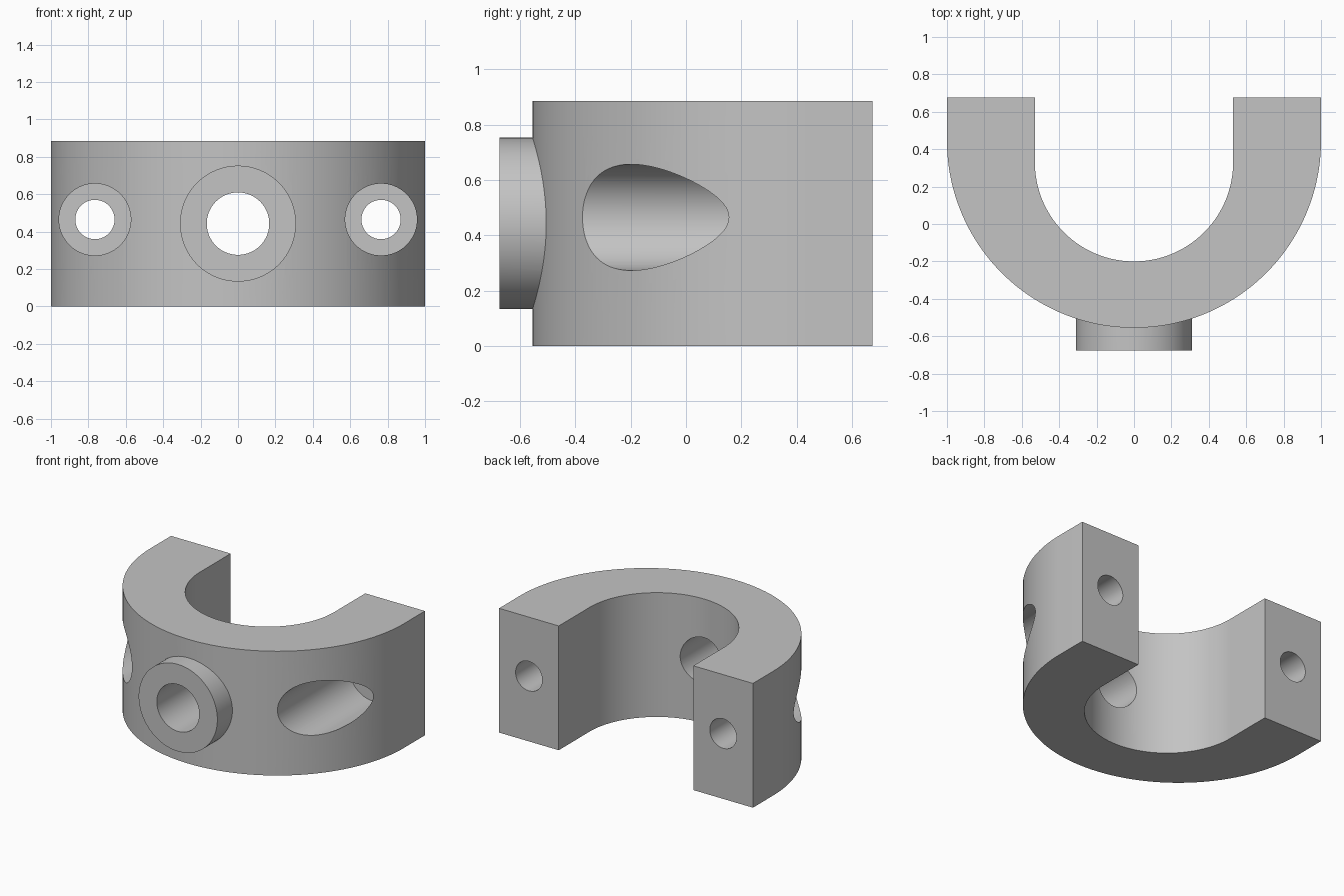
import bpy, bmesh
from math import cos, sin, pi, radians

cube = bpy.data.objects.get("Cube")
if cube:
    bpy.data.objects.remove(cube, do_unlink=True)

HEIGHT = 0.885
BACK = 0.675

grey = bpy.data.materials.new("plain grey")
grey.use_nodes = True
colour = (0.55, 0.55, 0.55, 1)
grey.diffuse_color = colour
grey.node_tree.nodes["Principled BSDF"].inputs["Base Color"].default_value = colour


def make_object(name, bm):
    bmesh.ops.recalc_face_normals(bm, faces=bm.faces[:])
    mesh = bpy.data.meshes.new(name)
    bm.to_mesh(mesh)
    bm.free()
    mesh.materials.append(grey)
    obj = bpy.data.objects.new(name, mesh)
    bpy.context.collection.objects.link(obj)
    return obj


def extrude(name, outline, direction):
    """Solid made by pushing a closed outline along a direction."""
    bm = bmesh.new()
    face = bm.faces.new([bm.verts.new(p) for p in outline])
    result = bmesh.ops.extrude_face_region(bm, geom=[face], use_keep_orig=True)
    moved = [v for v in result["geom"] if isinstance(v, bmesh.types.BMVert)]
    bmesh.ops.translate(bm, verts=moved, vec=direction)
    return make_object(name, bm)


def rod(name, x, z, radius, y0, y1, sides=96):
    """Cylinder running along y."""
    ring = [(x + radius * cos(2 * pi * i / sides), y0, z + radius * sin(2 * pi * i / sides))
            for i in range(sides)]
    return extrude(name, ring, (0, y1 - y0, 0))


def arc(radius, centre_y, steps=96):
    """Half circle from the left side through the front to the right side."""
    return [(radius * cos(pi * i / steps), centre_y - radius * sin(pi * i / steps), 0)
            for i in range(steps + 1)]


def combine(target, other, operation):
    """Apply a boolean and remove the helper."""
    other.hide_render = True
    bpy.ops.object.select_all(action="DESELECT")
    bpy.context.view_layer.objects.active = target
    target.select_set(True)
    mod = target.modifiers.new("combine", "BOOLEAN")
    mod.operation = operation
    mod.solver = "EXACT"
    mod.object = other
    bpy.ops.object.modifier_apply(modifier=mod.name)
    bpy.data.objects.remove(other, do_unlink=True)


# U-shaped clamp body
outer = [(1, BACK, 0)] + arc(1, 0.445) + [(-1, BACK, 0)]
inner = [(0.53, BACK, 0)] + arc(0.53, 0.33) + [(-0.53, BACK, 0)]
body = extrude("clamp_body", outer + inner[::-1], (0, 0, HEIGHT))

# Round boss on the front, with its bore
combine(body, rod("boss", 0, 0.443, 0.31, -BACK, -0.35), "UNION")
combine(body, rod("boss_bore", 0, 0.443, 0.167, -0.9, 0.1), "DIFFERENCE")

# Counterbored bolt holes through both arms
for side in (-1, 1):
    combine(body, rod("counterbore", side * 0.765, 0.465, 0.192, -0.9, 0.43), "DIFFERENCE")
    combine(body, rod("bolt_hole", side * 0.765, 0.465, 0.105, 0.3, 0.9), "DIFFERENCE")

bpy.ops.object.shade_smooth_by_angle(angle=radians(30))
